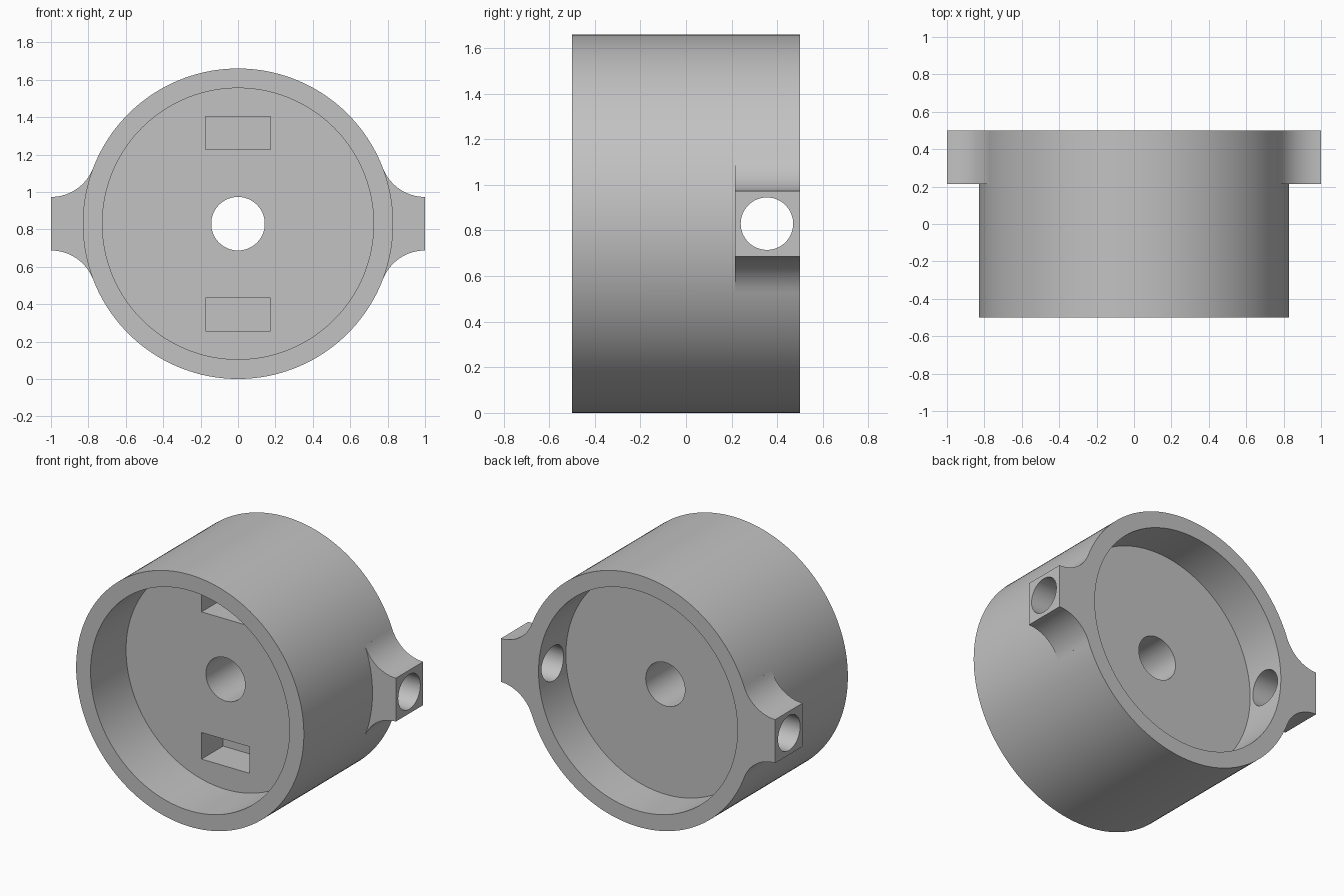
import bpy, bmesh
from math import sin, cos, pi, atan2, hypot
from mathutils import Matrix, Vector

CZ = 0.83                 # height of the hub axis
R_OUT, R_IN, R_BORE = 0.83, 0.725, 0.143
Y_FRONT, Y_BACK = -0.5, 0.5
WEB_FRONT, WEB_BACK = -0.13, 0.215
LUG_HALF = 0.143
SEGMENTS = 160

cube = bpy.data.objects.get("Cube")
if cube:
    bpy.data.objects.remove(cube, do_unlink=True)

grey = bpy.data.materials.new("plain grey")
grey.use_nodes = True
COLOUR = (0.54, 0.54, 0.54, 1)
grey.diffuse_color = COLOUR
grey.node_tree.nodes["Principled BSDF"].inputs["Base Color"].default_value = COLOUR


def make_object(name, bm):
    bmesh.ops.recalc_face_normals(bm, faces=bm.faces)
    mesh = bpy.data.meshes.new(name)
    bm.to_mesh(mesh)
    bm.free()
    mesh.materials.append(grey)
    obj = bpy.data.objects.new(name, mesh)
    bpy.context.collection.objects.link(obj)
    return obj


def lathe(name, profile):
    """Revolve a closed (radius, y) profile about the hub axis."""
    bm = bmesh.new()
    rings = []
    for i in range(SEGMENTS):
        a = 2 * pi * i / SEGMENTS
        rings.append([bm.verts.new((r * cos(a), y, CZ + r * sin(a))) for r, y in profile])
    n = len(profile)
    for i in range(SEGMENTS):
        p, q = rings[i], rings[(i + 1) % SEGMENTS]
        for j in range(n):
            k = (j + 1) % n
            bm.faces.new((p[j], p[k], q[k], q[j]))
    return make_object(name, bm)


def prism(name, outline, y0, y1):
    """Extrude an (x, z) outline along y."""
    bm = bmesh.new()
    face = bm.faces.new([bm.verts.new((x, y0, z)) for x, z in outline])
    new = bmesh.ops.extrude_face_region(bm, geom=[face])["geom"]
    verts = [g for g in new if isinstance(g, bmesh.types.BMVert)]
    bmesh.ops.translate(bm, verts=verts, vec=(0, y1 - y0, 0))
    return make_object(name, bm)


def combine(target, tool, operation):
    tool.hide_render = True
    mod = target.modifiers.new(tool.name, "BOOLEAN")
    mod.operation, mod.solver, mod.object = operation, "EXACT", tool
    bpy.context.view_layer.objects.active = target
    bpy.ops.object.modifier_apply(modifier=mod.name)
    bpy.data.objects.remove(tool, do_unlink=True)


# Hub: outer wall with a recessed, bored web
hub = lathe("hub_body", [
    (R_OUT, Y_FRONT), (R_OUT, Y_BACK), (R_IN, Y_BACK), (R_IN, WEB_BACK),
    (R_BORE, WEB_BACK), (R_BORE, WEB_FRONT), (R_IN, WEB_FRONT), (R_IN, Y_FRONT)])

# Side lugs: concave fillets tangent to the hub
fillet = (1 + LUG_HALF ** 2 - R_OUT ** 2) / (2 * (R_OUT - LUG_HALF))
centre_z = LUG_HALF + fillet
sweep = pi / 2 - atan2(centre_z, 1)
upper = []
for i in range(17):
    a = -pi / 2 - sweep * i / 16
    upper.append((1 + fillet * cos(a), centre_z + fillet * sin(a)))
end = atan2(centre_z, 1)
upper += [(0.78 * cos(end * t), 0.78 * sin(end * t)) for t in (1, 0.75, 0.5, 0.25)]
half = upper + [(0.78, 0)]
outline = half + [(x, -z) for x, z in reversed(upper)]
for side, name in ((1, "left_lug"), (-1, "right_lug")):
    lug = prism(name, [(side * x, CZ + z) for x, z in outline], WEB_BACK, Y_BACK)
    combine(hub, lug, "UNION")

# Cross hole through both lugs and the wall
bm = bmesh.new()
bmesh.ops.create_cone(bm, cap_ends=True, segments=64, radius1=0.115, radius2=0.115, depth=2.4,
                      matrix=Matrix.Translation(Vector((0, 0.355, CZ))) @ Matrix.Rotation(pi / 2, 4, "Y"))
combine(hub, make_object("cross_hole_cutter", bm), "DIFFERENCE")

# Blind rectangular pockets in the front of the web
for offset in (-0.485, 0.485):
    z0, z1 = CZ + offset - 0.0875, CZ + offset + 0.0875
    box = [(-0.175, z0), (0.175, z0), (0.175, z1), (-0.175, z1)]
    combine(hub, prism("pocket_cutter", box, WEB_FRONT - 0.1, WEB_FRONT + 0.225), "DIFFERENCE")

# Smooth curved walls, keep the rims crisp
bpy.ops.object.select_all(action="DESELECT")
hub.select_set(True)
bpy.context.view_layer.objects.active = hub
bpy.ops.object.shade_smooth_by_angle(angle=pi / 6)
